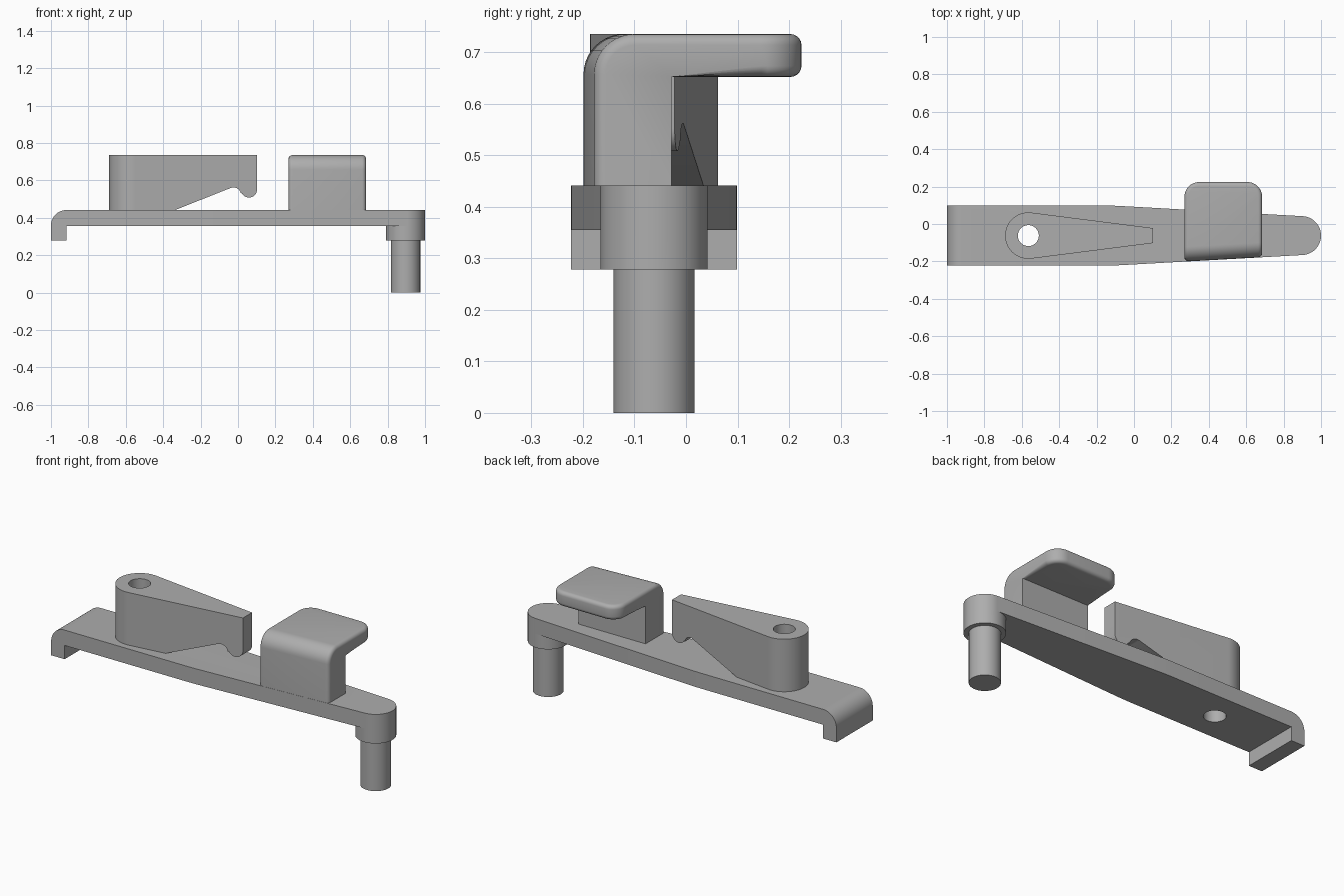
import bpy, bmesh
from math import cos, sin, radians
from mathutils import Vector

cube = bpy.data.objects.get("Cube")
if cube:
    bpy.data.objects.remove(cube, do_unlink=True)

grey = bpy.data.materials.new("satin grey")
grey.use_nodes = True
grey.diffuse_color = (0.42, 0.42, 0.42, 1)
grey.node_tree.nodes["Principled BSDF"].inputs["Base Color"].default_value = (0.42, 0.42, 0.42, 1)

MID = -0.062                  # centre line of the plate in y
LOW, DECK, TOP = 0.355, 0.441, 0.735
PIN_X, BOSS_R = 0.896, 0.104
PIVOT_X = -0.565


def arc(cx, cy, r, a0, a1, n=12):
    """Points on an arc, angles in degrees."""
    angles = [radians(a0 + (a1 - a0) * i / n) for i in range(n + 1)]
    return [(cx + r * cos(a), cy + r * sin(a)) for a in angles]


def make(name, bm):
    bmesh.ops.recalc_face_normals(bm, faces=bm.faces)
    mesh = bpy.data.meshes.new(name)
    bm.to_mesh(mesh)
    bm.free()
    mesh.materials.append(grey)
    obj = bpy.data.objects.new(name, mesh)
    bpy.context.collection.objects.link(obj)
    return obj


def prism(name, outline, start, end, axis):
    """Extrude a closed outline along z (plan) or y (side profile)."""
    bm = bmesh.new()
    def place(p, h):
        return (p[0], p[1], h) if axis == "z" else (p[0], h, p[1])
    face = bm.faces.new([bm.verts.new(place(p, start)) for p in outline])
    new = bmesh.ops.extrude_face_region(bm, geom=[face])["geom"]
    shift = Vector(place((0, 0), end - start))
    bmesh.ops.translate(bm, vec=shift, verts=[v for v in new if isinstance(v, bmesh.types.BMVert)])
    return make(name, bm)


def cylinder(name, x, r, z0, z1):
    return prism(name, arc(x, MID, r, 0, 354, 59), z0, z1, "z")


def combine(obj, other, operation):
    """Apply a boolean and discard the helper."""
    other.hide_render = True
    mod = obj.modifiers.new(operation.lower(), "BOOLEAN")
    mod.operation, mod.solver, mod.object = operation, "EXACT", other
    bpy.context.view_layer.objects.active = obj
    bpy.ops.object.modifier_apply(modifier=mod.name)
    bpy.data.objects.remove(other, do_unlink=True)


def smooth(obj):
    bpy.ops.object.select_all(action="DESELECT")
    obj.select_set(True)
    bpy.context.view_layer.objects.active = obj
    bpy.ops.object.shade_smooth_by_angle(angle=radians(30))


# Base plate: side profile with a hooked lip, trimmed to the tapered plan
side = [(-1, 0.278), (-0.917, 0.278), (-0.917, LOW), (1.1, LOW), (1.1, DECK)]
side += arc(-0.918, DECK - 0.082, 0.082, 90, 180)
plate = prism("base_plate", side, -0.4, 0.4, "y")
edge = [(-1.1, 0.161), (-0.17, 0.161), (-0.11, 0.16), (-0.05, 0.157)]
plan = [(x, MID - w) for x, w in edge]
plan += arc(PIN_X, MID, BOSS_R, -87, 87, 30)
plan += [(x, MID + w) for x, w in reversed(edge)]
combine(plate, prism("plan_trim", plan, 0, 1, "z"), "INTERSECT")
combine(plate, cylinder("boss", PIN_X, BOSS_R, 0.278, DECK), "UNION")
combine(plate, cylinder("plate_hole", PIVOT_X, 0.056, 0.2, 0.6), "DIFFERENCE")
smooth(plate)

# Pin under the boss
smooth(cylinder("pin", PIN_X, 0.0785, 0, 0.3))

# Hooked arm: side profile trimmed to a teardrop plan, with a bored pivot
hook = [(-0.8, TOP), (-0.8, DECK), (-0.337, DECK)]
hook += arc(-0.024, 0.522, 0.04, 110, 8)
hook += arc(0.059, 0.551, 0.043, 205, 360, 16)
hook += [(0.102, TOP)]
arm = prism("hook_arm", hook, -0.4, 0.4, "y")
tear = [(0.102, MID - 0.04), (0.102, MID + 0.04)]
tear += arc(PIVOT_X, MID, 0.124, 82.7, 277.3, 36)
combine(arm, prism("tear_trim", tear, 0.3, 1, "z"), "INTERSECT")
combine(arm, cylinder("arm_hole", PIVOT_X, 0.056, 0.3, 1), "DIFFERENCE")
smooth(arm)

# Thumb tab: L-shaped post and paddle, front face following the plate taper
X0, X1, TIP, BACK, UNDER = 0.27, 0.685, 0.224, -0.028, 0.652
bm = bmesh.new()
rings = []
for x, front in ((X0, -0.2), (X1, -0.177)):
    profile = [(front, DECK), (BACK, DECK), (BACK, UNDER), (TIP, UNDER), (TIP, TOP), (front, TOP)]
    rings.append([bm.verts.new((x, y, z)) for y, z in profile])
    bm.faces.new(rings[-1])
for i in range(6):
    j = (i + 1) % 6
    bm.faces.new((rings[0][i], rings[0][j], rings[1][j], rings[1][i]))
bmesh.ops.recalc_face_normals(bm, faces=bm.faces)


def spans(e, test):
    return all(test(v.co) for v in e.verts)


# Large rounds: top front edge and the two upright tip corners
large = [e for e in bm.edges
         if spans(e, lambda c: c.y < -0.1 and c.z > 0.7)
         or (spans(e, lambda c: c.y > 0.2) and abs(e.verts[0].co.x - e.verts[1].co.x) < 0.01)]
bmesh.ops.bevel(bm, geom=large, offset=0.078, offset_type="OFFSET", segments=10,
                profile=0.5, affect="EDGES")

# Small rounds: every other outer edge except the foot and inner corner
small = [e for e in bm.edges
         if len(e.link_faces) == 2 and e.calc_face_angle(0) > radians(30)
         and not spans(e, lambda c: c.z < DECK + 0.01)
         and not spans(e, lambda c: abs(c.y - BACK) < 0.01)]
bmesh.ops.bevel(bm, geom=small, offset=0.021, offset_type="OFFSET", segments=5,
                profile=0.5, affect="EDGES", clamp_overlap=True)
smooth(make("thumb_tab", bm))
